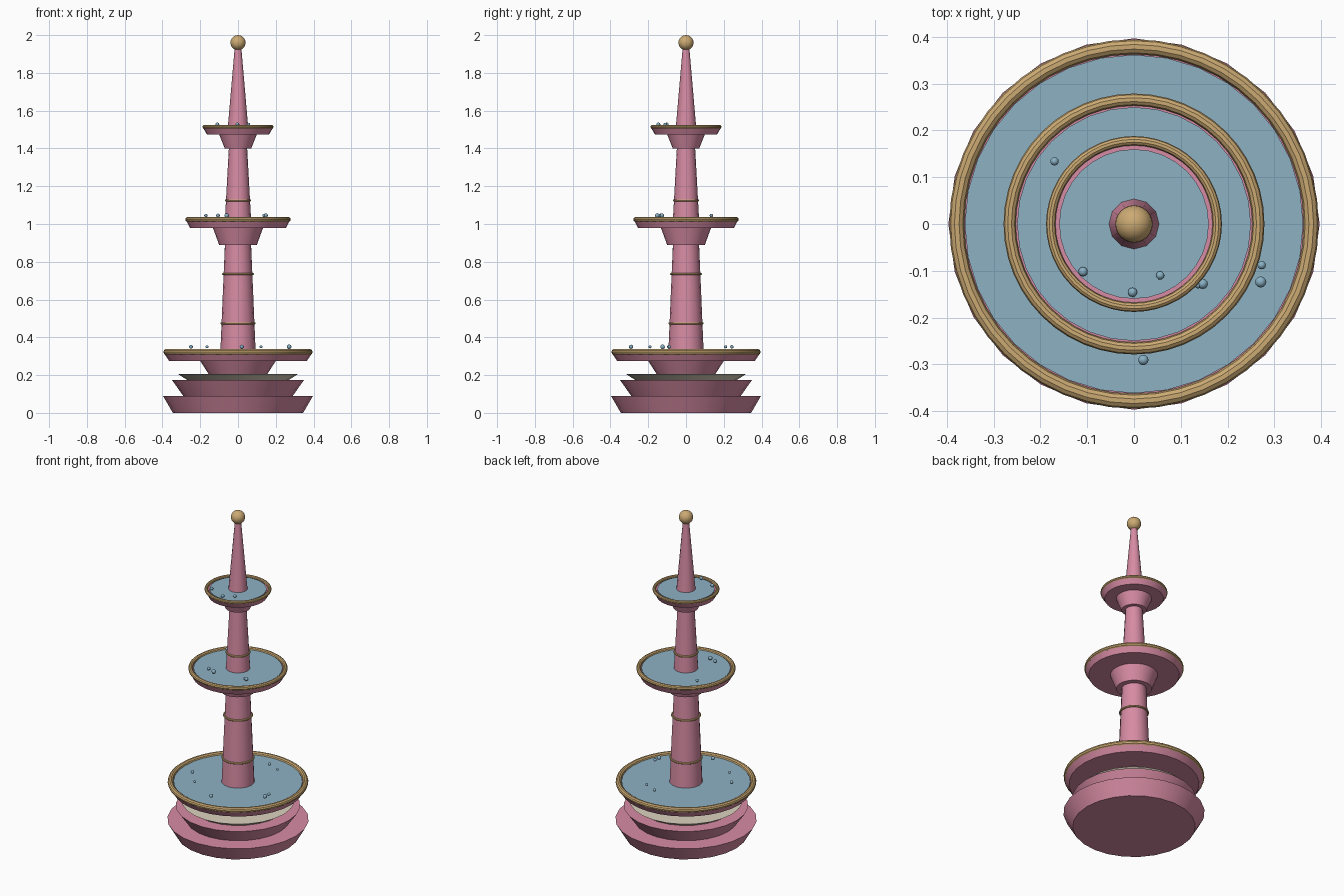
import bpy, math

if "Cube" in bpy.data.objects:
    bpy.data.objects.remove(bpy.data.objects["Cube"], do_unlink=True)


def material(name, rgb):
    m = bpy.data.materials.new(name)
    m.use_nodes = True
    m.diffuse_color = (*rgb, 1)
    m.node_tree.nodes["Principled BSDF"].inputs["Base Color"].default_value = (*rgb, 1)
    return m


pink = material("rose stone", (0.68, 0.26, 0.37))
cream = material("cream stone", (0.72, 0.65, 0.52))
gold = material("gold trim", (0.60, 0.40, 0.17))
blue = material("water", (0.27, 0.44, 0.54))
drop_blue = material("droplet", (0.25, 0.44, 0.56))


def finish(name, mat):
    ob = bpy.context.object
    ob.name = ob.data.name = name
    ob.data.materials.append(mat)
    bpy.ops.object.shade_smooth_by_angle(angle=math.radians(32))


def frustum(name, mat, z0, z1, r0, r1, sides=32):
    bpy.ops.mesh.primitive_cone_add(vertices=sides, radius1=r0, radius2=r1,
                                    depth=z1 - z0, location=(0, 0, (z0 + z1) / 2))
    finish(name, mat)


def ring(name, z, radius, thick):
    bpy.ops.mesh.primitive_torus_add(major_radius=radius, minor_radius=thick, location=(0, 0, z),
                                     major_segments=48, minor_segments=10)
    finish(name, gold)


def ball(name, mat, loc, radius, segments=12):
    bpy.ops.mesh.primitive_uv_sphere_add(segments=segments, ring_count=segments // 2 + 2,
                                         radius=radius, location=loc)
    finish(name, mat)


# Stepped plinth
frustum("plinth_lower", pink, 0, 0.09, 0.345, 0.397, 24)
frustum("plinth_middle", pink, 0.09, 0.175, 0.29, 0.35, 24)
frustum("plinth_upper", cream, 0.175, 0.205, 0.27, 0.317, 24)

# Three tiers: collar, basin, rim and water
tiers = [  # name, collar z, basin z, top z, collar radii, basin radii, rim, water radius
    ("lower", 0.205, 0.275, 0.318, 0.155, 0.2, 0.365, 0.393, 0.379, 0.016, 0.362),
    ("middle", 0.89, 0.98, 1.02, 0.1, 0.133, 0.255, 0.275, 0.266, 0.013, 0.25),
    ("upper", 1.4, 1.475, 1.51, 0.07, 0.1, 0.165, 0.185, 0.178, 0.01, 0.16),
]
for name, z0, z1, z2, c0, c1, b0, b1, rim, thick, water in tiers:
    frustum(name + "_collar", pink, z0, z1, c0, c1, 24)
    frustum(name + "_basin", pink, z1, z2, b0, b1)
    ring(name + "_rim", z2 + 0.004, rim, thick)
    frustum(name + "_water", blue, z2 - 0.005, z2 + 0.006, water, water)

# Tapering columns, spire and finial
frustum("lower_column", pink, 0.31, 0.9, 0.094, 0.069, 16)
frustum("middle_column", pink, 1.01, 1.41, 0.07, 0.048, 16)
frustum("spire", pink, 1.5, 1.94, 0.055, 0.017, 12)
ball("finial", gold, (0, 0, 1.96), 0.04, 24)

# Thin bands around the columns
for i, (z, radius) in enumerate([(0.474, 0.087), (0.735, 0.078), (1.125, 0.064)]):
    ring(f"column_band_{i + 1}", z, radius, 0.006)

# Droplets resting above the water: x, y, radius per tier
drops = {
    0.35: [(0.02, -0.291, 0.011), (0.271, -0.124, 0.012), (0.273, -0.088, 0.009),
           (-0.249, -0.09, 0.01), (-0.164, -0.19, 0.008), (0.122, 0.21, 0.008),
           (0.046, 0.243, 0.009)],
    1.045: [(-0.17, 0.134, 0.009), (0.147, -0.128, 0.011), (0.137, -0.13, 0.008),
            (-0.106, -0.135, 0.01), (-0.06, -0.152, 0.012)],
    1.527: [(-0.109, -0.102, 0.01), (-0.003, -0.146, 0.01), (0.056, -0.11, 0.009)],
}
for z, spots in drops.items():
    for x, y, r in spots:
        ball("droplet", drop_blue, (x, y, z), r)
